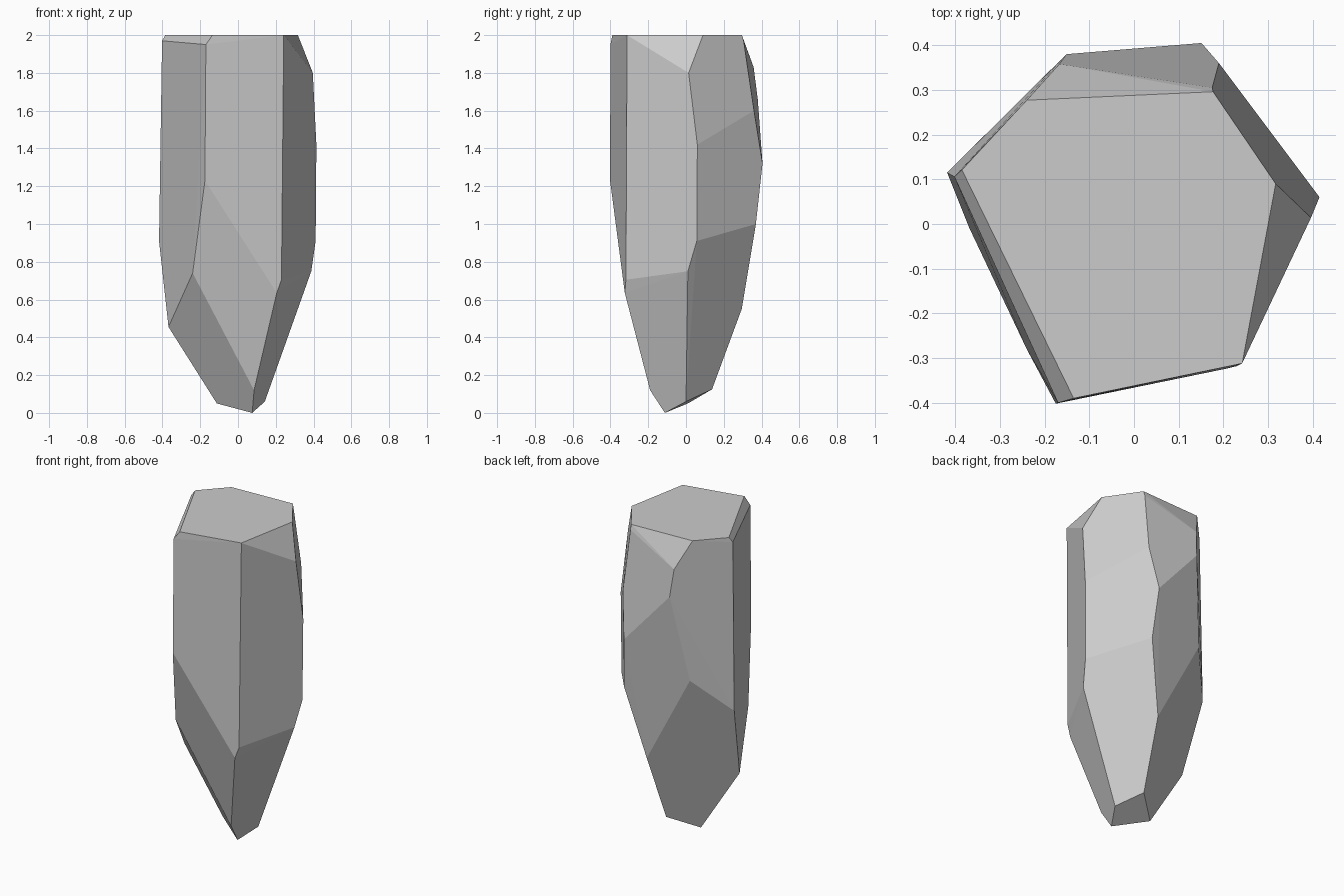
import bpy, bmesh, math

# Corner points of the faceted stone, ring by ring
top_rim = [(-.135, -.39, 2), (.242, -.312, 2), (.317, .09, 2),
           (.177, .296, 2), (-.24, .277, 2), (-.385, .121, 2)]
top_bevel = [(-.402, .106, 1.97), (-.17, -.40, 1.95), (.396, .014, 1.80),
             (.175, .305, 1.97), (-.167, .358, 1.83)]
body = [(-.151, .38, 1.66), (.19, .36, 1.60), (.415, .06, 1.42),
        (.151, .405, 1.32), (-.175, -.402, 1.23), (-.235, .297, 1.12)]
taper = [(.174, .37, 1.0), (-.418, .115, .91), (.411, .057, .91),
         (.388, .01, .75), (-.24, -.28, .74), (.23, -.318, .705),
         (.205, -.324, .635), (.068, .295, .55), (-.368, -.01, .455)]
foot = [(.042, .138, .125), (.085, -.19, .12), (.142, 0, .06),
        (-.112, .01, .05), (.075, -.112, 0)]

# Stone: convex skin over the corners, flat facets merged
bm = bmesh.new()
for p in top_rim + top_bevel + body + taper + foot:
    bm.verts.new(p)
bmesh.ops.convex_hull(bm, input=bm.verts[:])
bmesh.ops.dissolve_limit(bm, angle_limit=math.radians(1.5),
                         verts=bm.verts[:], edges=bm.edges[:])
bmesh.ops.recalc_face_normals(bm, faces=bm.faces[:])
mesh = bpy.data.meshes.new("stone_pillar")
bm.to_mesh(mesh)
bm.free()
bpy.context.collection.objects.link(bpy.data.objects.new("stone_pillar", mesh))
